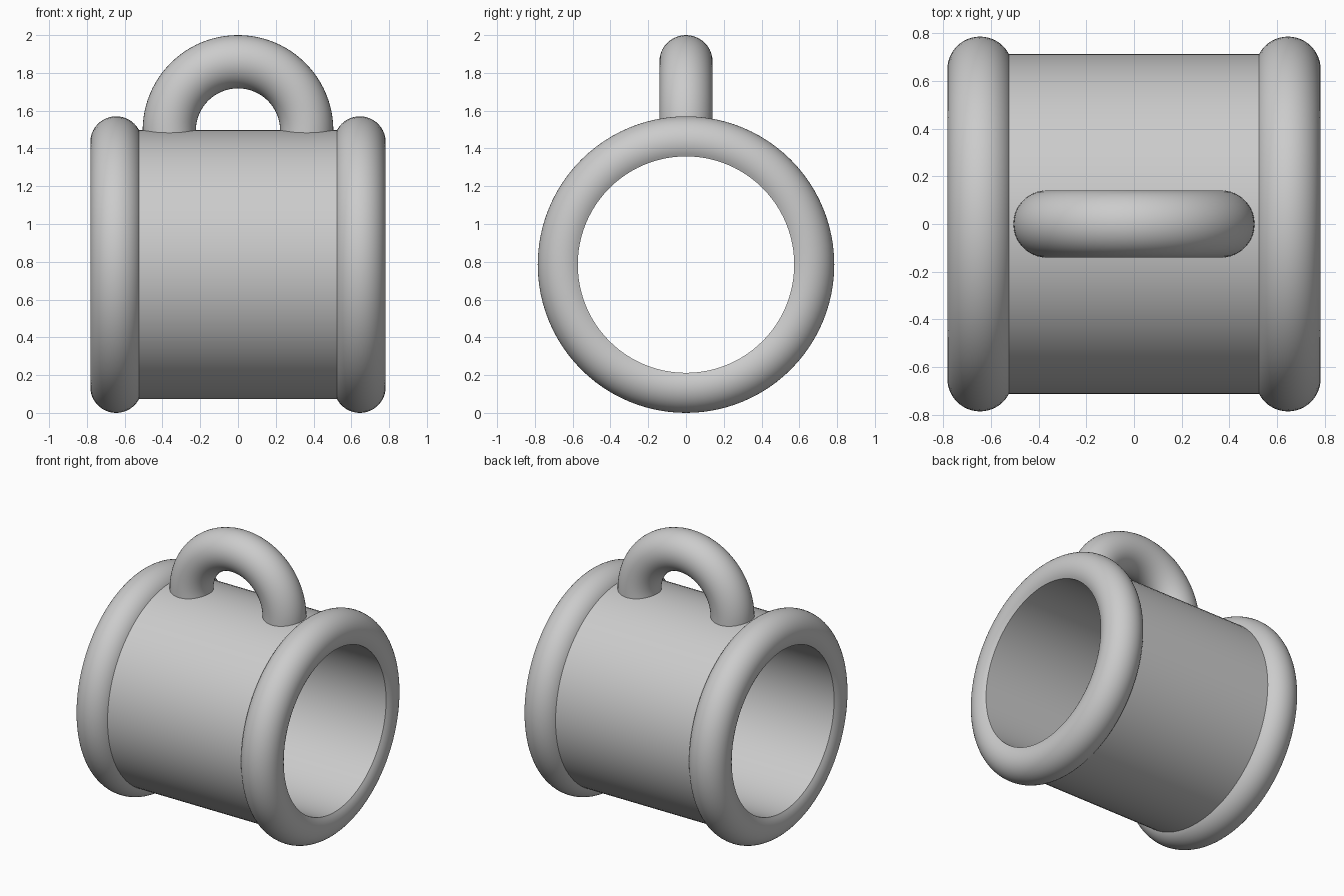
import bpy
import bmesh
import math
from mathutils import Matrix, Vector

cube = bpy.data.objects.get("Cube")
if cube:
    bpy.data.objects.remove(cube, do_unlink=True)

AXIS_Z = 0.785       # height of the barrel axis
BORE = 0.573         # radius of the hole
BODY = 0.712         # outer radius of the sleeve
RIM_X, RIM_R = 0.645, 0.648
TUBE = 0.137         # thickness radius of the rims
ARCH_R, ARCH_TUBE, ARCH_Z = 0.364, 0.141, 1.495

grey = bpy.data.materials.new("plain grey")
grey.use_nodes = True
colour = (0.6, 0.6, 0.6, 1)
grey.diffuse_color = colour
grey.node_tree.nodes["Principled BSDF"].inputs["Base Color"].default_value = colour


def finish(name, bm):
    bmesh.ops.recalc_face_normals(bm, faces=bm.faces)
    mesh = bpy.data.meshes.new(name)
    bm.to_mesh(mesh)
    bm.free()
    mesh.materials.append(grey)
    obj = bpy.data.objects.new(name, mesh)
    bpy.context.collection.objects.link(obj)
    bpy.ops.object.select_all(action='DESELECT')
    obj.select_set(True)
    bpy.context.view_layer.objects.active = obj
    bpy.ops.object.shade_smooth_by_angle(angle=math.radians(40))
    return obj


def lathe(name, profile, steps=96):
    """Turn a closed (x, radius) profile around the barrel axis."""
    bm = bmesh.new()
    verts = [bm.verts.new((x, 0, AXIS_Z + r)) for x, r in profile]
    edges = [bm.edges.new((v, verts[i - 1])) for i, v in enumerate(verts)]
    bmesh.ops.spin(bm, geom=verts + edges, cent=(0, 0, AXIS_Z), axis=(1, 0, 0),
                   angle=math.tau, steps=steps, use_merge=True)
    bmesh.ops.remove_doubles(bm, verts=bm.verts, dist=1e-5)
    return finish(name, bm)


# Hollow sleeve
start = -math.asin((RIM_R - BORE) / TUBE)
end_x = RIM_X + TUBE * math.cos(start)
lathe("sleeve", [(-end_x, BORE), (end_x, BORE), (end_x, BODY), (-end_x, BODY)])

# Rounded rims, trimmed flush with the bore and buried in the sleeve wall
angles = [start + (math.pi - start) * i / 28 for i in range(29)]
for name, side in (("left_rim", 1), ("right_rim", -1)):
    arc = [(side * (RIM_X + TUBE * math.cos(a)), RIM_R + TUBE * math.sin(a))
           for a in angles]
    arc.append((side * (RIM_X - TUBE), BORE + 0.02))
    arc.append((side * end_x, BORE + 0.001))
    lathe(name, arc)

# Arched handle: a half ring whose straight feet sink into the sleeve wall
bm = bmesh.new()
foot = ARCH_Z - 0.075
path = [(Vector((ARCH_R, 0, foot)), 0)]
path += [(Vector((ARCH_R * math.cos(t), 0, ARCH_Z + ARCH_R * math.sin(t))), t)
         for t in (math.pi * i / 48 for i in range(49))]
path.append((Vector((-ARCH_R, 0, foot)), math.pi))
rings = []
for centre, turn in path:
    place = Matrix.Translation(centre) @ Matrix.Rotation(-turn, 4, 'Y')
    ring = bmesh.ops.create_circle(bm, segments=40, radius=ARCH_TUBE, matrix=place)
    rings.append(ring["verts"])
for a, b in zip(rings, rings[1:]):
    for i in range(len(a)):
        bm.faces.new((a[i - 1], a[i], b[i], b[i - 1]))
bm.faces.new(rings[0])
bm.faces.new(rings[-1])
finish("handle", bm)
